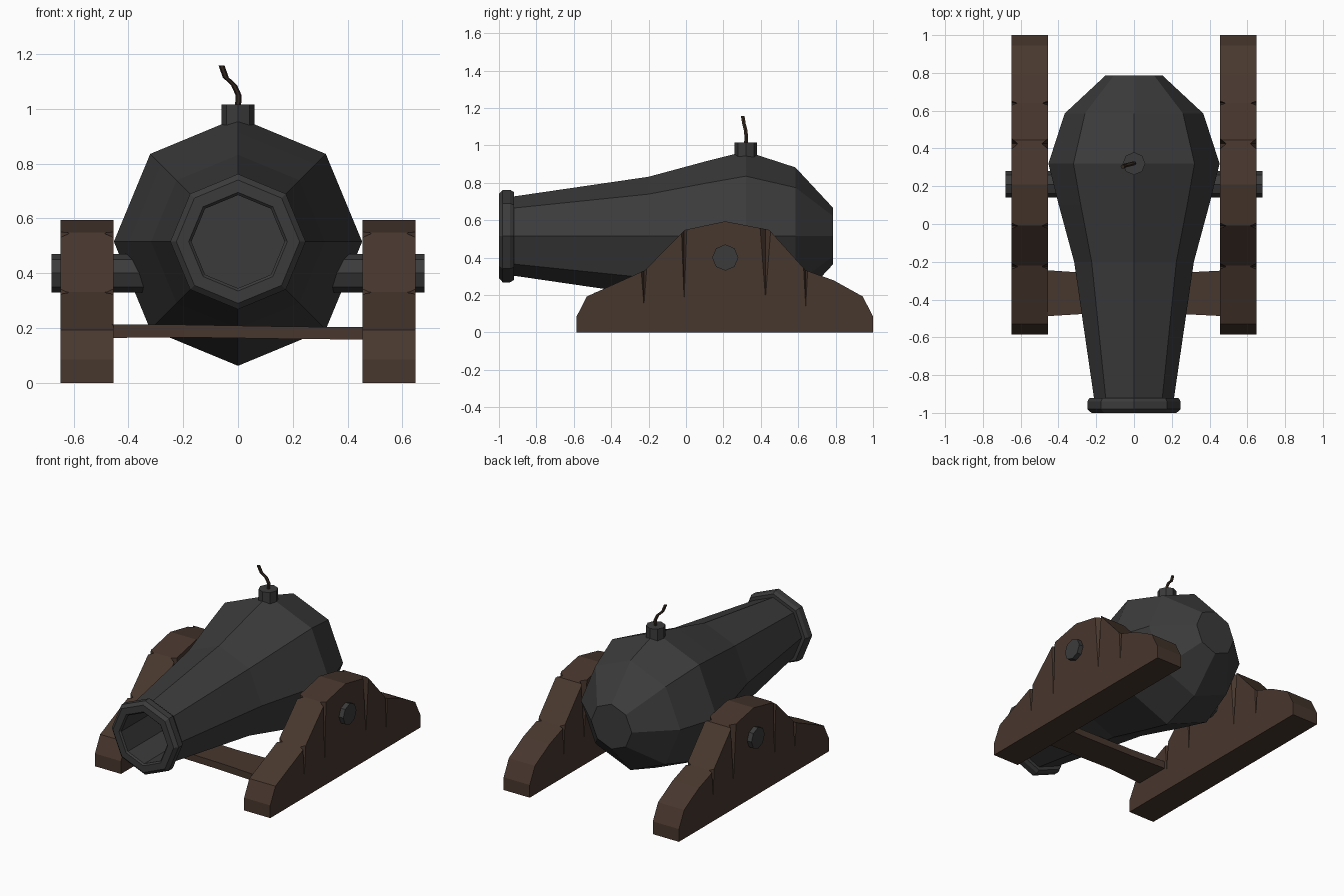
import bpy, bmesh, math
from mathutils import Vector

if "Cube" in bpy.data.objects:
    bpy.data.objects.remove(bpy.data.objects["Cube"])


def material(name, rgb):
    m = bpy.data.materials.new(name)
    m.diffuse_color = (*rgb, 1)
    m.use_nodes = True
    m.node_tree.nodes["Principled BSDF"].inputs["Base Color"].default_value = m.diffuse_color
    return m


IRON = material("dark iron", (0.044, 0.044, 0.044))
WOOD = material("dark wood", (0.064, 0.038, 0.027))
FUSE = material("fuse brown", (0.035, 0.022, 0.015))


def finish(name, bm, mat):
    bmesh.ops.recalc_face_normals(bm, faces=bm.faces)
    me = bpy.data.meshes.new(name)
    bm.to_mesh(me)
    bm.free()
    ob = bpy.data.objects.new(name, me)
    bpy.context.collection.objects.link(ob)
    me.materials.append(mat)
    return ob


def loft(name, rings, mat):
    """Skin a list of equal-length point rings and cap both ends."""
    bm = bmesh.new()
    vs = [[bm.verts.new(p) for p in r] for r in rings]
    n = len(vs[0])
    for a, b in zip(vs, vs[1:]):
        for i in range(n):
            j = (i + 1) % n
            bm.faces.new((a[i], a[j], b[j], b[i]))
    bm.faces.new(vs[0])
    bm.faces.new(vs[-1])
    return finish(name, bm, mat)


def ring(center, r, axis, n=8, turn=0.0):
    pts = []
    for i in range(n):
        a = math.tau * i / n + turn
        u, v = r * math.cos(a), r * math.sin(a)
        off = {"x": (0, u, v), "y": (u, 0, v), "z": (u, v, 0)}[axis]
        pts.append(Vector(center) + Vector(off))
    return pts


# Barrel: octagonal profile from bore floor, out over the muzzle, to the breech
profile = [(-0.45, 0.17), (-0.99, 0.17), (-1.0, 0.18), (-1.0, 0.225), (-0.98, 0.247),
           (-0.94, 0.247), (-0.92, 0.235), (-0.92, 0.212), (-0.2, 0.317),
           (0.1, 0.398), (0.32, 0.453), (0.585, 0.367), (0.787, 0.15)]
loft("barrel", [ring((0, y, 0.515), r, "y") for y, r in profile], IRON)

# Trunnion axle through the cheeks
loft("trunnion", [ring((x, 0.21, 0.4), 0.07, "x") for x in (-0.68, 0.68)], IRON)

# Vent collar and bent fuse
loft("vent_collar", [ring((0, 0.32, z), 0.06, "z") for z in (0.9, 1.015)], IRON)
path = [(0, 0.32, 1.0), (0.002, 0.322, 1.05), (-0.014, 0.318, 1.085),
        (-0.045, 0.31, 1.115), (-0.06, 0.303, 1.158)]
loft("fuse", [ring(p, 0.011, "z", 6) for p in path], FUSE)

# Cheeks: stepped side profile with wedge-shaped cracks on both faces
outline = [(-0.585, 0), (-0.585, 0.085), (-0.53, 0.192), (-0.22, 0.332), (-0.007, 0.548),
           (0.21, 0.594), (0.445, 0.548), (0.64, 0.332), (0.79, 0.278),
           (0.945, 0.192), (1.0, 0.085), (1.0, 0)]
cracks = [(-0.225, 0.03, 0.34, 0.11), (-0.01, 0.03, 0.57, 0.08),
          (0.425, 0.06, 0.58, 0.09), (0.64, 0.025, 0.37, 0.09)]  # y, width, top, tip
X0, X1 = 0.455, 0.648


def crack_cutter():
    bm = bmesh.new()
    for face, inward in ((X0, 1), (X1, -1)):
        for y, w, top, tip in cracks:
            out = face - inward * 0.01
            a, b, c, d = (bm.verts.new(p) for p in (
                (out, y - w * 0.65, top), (out, y + w * 0.65, top),
                (out, y, tip - 0.02), (face + inward * 0.035, y, top)))
            for f in ((a, b, c), (a, b, d), (b, c, d), (c, a, d)):
                bm.faces.new(f)
    return finish("crack_cutter", bm, WOOD)


cheek = loft("right_cheek", [[(x, y, z) for y, z in outline] for x in (X0, X1)], WOOD)
cutter = crack_cutter()
mod = cheek.modifiers.new("cracks", "BOOLEAN")
mod.operation = "DIFFERENCE"
mod.solver = "EXACT"
mod.object = cutter
bpy.context.view_layer.objects.active = cheek
bpy.ops.object.modifier_apply(modifier=mod.name)
bpy.data.objects.remove(cutter)

# Mirrored cheek
bm = bmesh.new()
bm.from_mesh(cheek.data)
for v in bm.verts:
    v.co.x *= -1
finish("left_cheek", bm, WOOD)

# Slightly worn cross plank between the cheeks: x, front y, back y, bottom, top
stations = [(-0.46, -0.488, -0.245, 0.164, 0.213), (-0.2, -0.472, -0.262, 0.166, 0.212),
            (0.2, -0.474, -0.26, 0.16, 0.205), (0.46, -0.487, -0.247, 0.158, 0.203)]
loft("cross_plank", [[(x, a, b), (x, c, b), (x, c, d), (x, a, d)]
                     for x, a, c, b, d in stations], WOOD)
